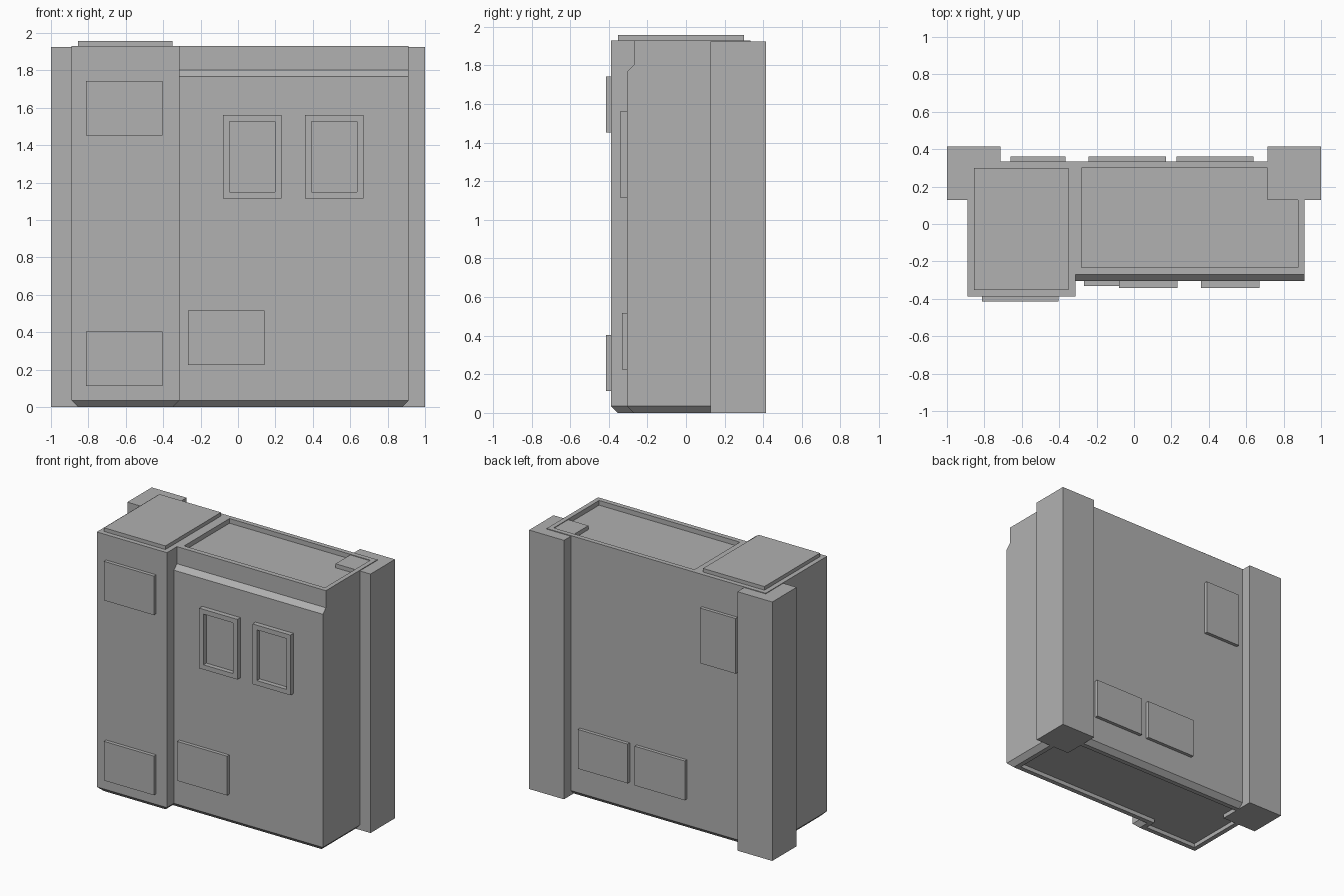
import bpy, bmesh

if "Cube" in bpy.data.objects:
    bpy.data.objects.remove(bpy.data.objects["Cube"])

grey = bpy.data.materials.new("dark_grey")
grey.diffuse_color = (0.44, 0.44, 0.44, 1)
grey.use_nodes = True
grey.node_tree.nodes["Principled BSDF"].inputs["Base Color"].default_value = grey.diffuse_color


def make_object(name, bm):
    bmesh.ops.recalc_face_normals(bm, faces=bm.faces[:])
    mesh = bpy.data.meshes.new(name)
    bm.to_mesh(mesh)
    bm.free()
    mesh.materials.append(grey)
    obj = bpy.data.objects.new(name, mesh)
    bpy.context.collection.objects.link(obj)
    return obj


def box_bm(x0, x1, y0, y1, z0, z1):
    bm = bmesh.new()
    bmesh.ops.create_cube(bm, size=1)
    for v in bm.verts:
        v.co = ((x0 + x1) / 2 + v.co.x * (x1 - x0),
                (y0 + y1) / 2 + v.co.y * (y1 - y0),
                (z0 + z1) / 2 + v.co.z * (z1 - z0))
    bm.normal_update()
    return bm


def box(name, *bounds):
    return make_object(name, box_bm(*bounds))


X0, XS, X1 = -0.89, -0.313, 0.912     # left edge, step, right edge
COL, WALL, BACK, TOP = -0.388, -0.305, 0.335, 1.93


def outline(z, d=0.0, wall=WALL):
    """Stepped plan of the body, inset by d, at height z."""
    return [(X0 + d, COL + d, z), (XS - d, COL + d, z), (XS - d, wall + d, z),
            (X1 - d, wall + d, z), (X1 - d, BACK - d, z), (X0 + d, BACK - d, z)]


# Body: recessed underside, bottom chamfer, walls and sloped ledge near the top
layers = [outline(0.03, 0.07), outline(0, 0.07), outline(0, 0.035), outline(0.035),
          outline(1.768), outline(1.803, wall=-0.27), outline(TOP, wall=-0.27)]
bm = bmesh.new()
rings = [[bm.verts.new(p) for p in layer] for layer in layers]
for a, b in zip(rings, rings[1:]):
    for i in range(6):
        j = (i + 1) % 6
        bm.faces.new((a[i], a[j], b[j], b[i]))
bm.faces.new(rings[0])
bm.faces.new(rings[-1])
body = make_object("body", bm)

# Sunken tray in the roof
cutter = box("tray_cutter", -0.28, 0.878, -0.233, 0.30, TOP - 0.035, TOP + 0.1)
cutter.hide_render = True
mod = body.modifiers.new("roof_tray", 'BOOLEAN')
mod.operation = 'DIFFERENCE'
mod.solver = 'EXACT'
mod.object = cutter
bpy.context.view_layer.objects.active = body
bpy.ops.object.modifier_apply(modifier=mod.name)
bpy.data.objects.remove(cutter)

# Roof lid over the left column
box("roof_lid", -0.855, -0.35, -0.353, 0.30, TOP - 0.01, 1.957)

# Rear corner pillars
box("left_pillar", -1.0, -0.713, 0.128, 0.415, 0, 1.925)
box("right_pillar", 0.713, 1.0, 0.128, 0.415, 0, 1.925)

# Flat panels on the front: x range, z range, wall position
front_panels = [(-0.813, -0.403, 0.113, 0.404, COL),
                (-0.813, -0.403, 1.452, 1.742, COL),
                (-0.268, 0.142, 0.225, 0.517, WALL)]
for x0, x1, z0, z1, y in front_panels:
    box("front_panel", x0, x1, y - 0.026, y + 0.01, z0, z1)

# Flat panels on the back
back_panels = [(-0.66, -0.367, 1.28, 1.69),
               (-0.242, 0.17, 0.227, 0.519),
               (0.228, 0.638, 0.227, 0.519)]
for x0, x1, z0, z1 in back_panels:
    box("back_panel", x0, x1, BACK - 0.01, BACK + 0.025, z0, z1)

# Framed windows with sunken panes
for x in (-0.08, 0.358):
    bm = box_bm(x, x + 0.313, WALL - 0.036, WALL + 0.01, 1.115, 1.562)
    front = min(bm.faces, key=lambda f: f.calc_center_median().y)
    bmesh.ops.inset_individual(bm, faces=[front], thickness=0.035, use_even_offset=True)
    pane = bmesh.ops.extrude_discrete_faces(bm, faces=[front])["faces"][0]
    for v in pane.verts:
        v.co.y += 0.034
    make_object("window", bm)
